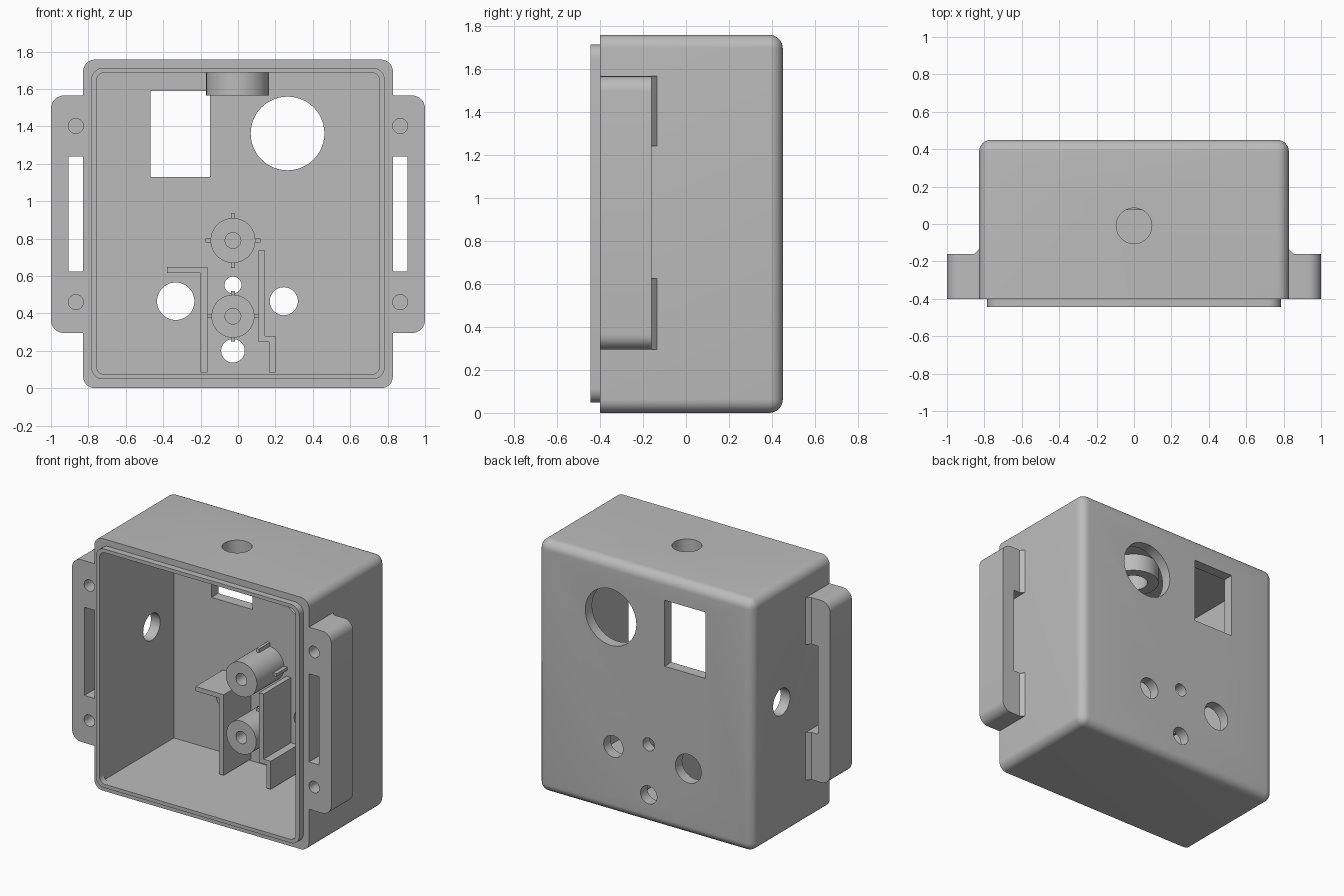
import bpy, bmesh, math
from mathutils import Vector, Matrix

if "Cube" in bpy.data.objects:
    bpy.data.objects.remove(bpy.data.objects["Cube"], do_unlink=True)

grey = bpy.data.materials.new("plain grey")
grey.use_nodes = True
grey.diffuse_color = (0.5, 0.5, 0.5, 1)
bsdf = next(n for n in grey.node_tree.nodes if n.type == 'BSDF_PRINCIPLED')
bsdf.inputs["Base Color"].default_value = (0.5, 0.5, 0.5, 1)

FRONT, BACK, INNER_BACK, LIP = -0.40, 0.45, 0.375, -0.445
HALF, TOP, INNER, FLOOR, CEIL = 0.828, 1.757, 0.757, 0.073, 1.688
STAND = 0.075          # front of the inner posts and plates


def finish(name, bm):
    bmesh.ops.recalc_face_normals(bm, faces=bm.faces)
    me = bpy.data.meshes.new(name)
    bm.to_mesh(me)
    bm.free()
    me.materials.append(grey)
    ob = bpy.data.objects.new(name, me)
    bpy.context.collection.objects.link(ob)
    return ob


def prism(name, pts, a, b, axis='Y'):
    """Extrude an outline: (x, z) along Y, or (x, y) along Z."""
    place = (lambda p, t: (p[0], t, p[1])) if axis == 'Y' else (lambda p, t: (p[0], p[1], t))
    bm = bmesh.new()
    face = bm.faces.new([bm.verts.new(place(p, a)) for p in pts])
    ext = bmesh.ops.extrude_face_region(bm, geom=[face])
    move = Vector(place((0, 0), b - a))
    bmesh.ops.translate(bm, vec=move, verts=[g for g in ext["geom"] if isinstance(g, bmesh.types.BMVert)])
    return finish(name, bm)


def rect(x0, x1, z0, z1):
    return [(x0, z0), (x1, z0), (x1, z1), (x0, z1)]


def arc(cx, cz, r, start, n=8):
    return [(cx + r * math.cos(start + math.pi / 2 * i / n),
             cz + r * math.sin(start + math.pi / 2 * i / n)) for i in range(n + 1)]


def round_rect(x0, x1, z0, z1, r):
    q = math.pi / 2
    return (arc(x1 - r, z1 - r, r, 0) + arc(x0 + r, z1 - r, r, q)
            + arc(x0 + r, z0 + r, r, 2 * q) + arc(x1 - r, z0 + r, r, 3 * q))


def rod(name, centre, r, length, axis='Y', n=48):
    bm = bmesh.new()
    bmesh.ops.create_cone(bm, cap_ends=True, segments=n, radius1=r, radius2=r, depth=length)
    turn = {'X': Matrix.Rotation(math.pi / 2, 4, 'Y'),
            'Y': Matrix.Rotation(math.pi / 2, 4, 'X'), 'Z': Matrix()}[axis]
    bm.transform(Matrix.Translation(centre) @ turn)
    return finish(name, bm)


def cut(ob, cutters):
    for c in cutters:
        c.hide_render = True
        m = ob.modifiers.new("cut", 'BOOLEAN')
        m.operation, m.solver, m.object = 'DIFFERENCE', 'EXACT', c
    bpy.context.view_layer.update()
    done = ob.evaluated_get(bpy.context.evaluated_depsgraph_get())
    me = bpy.data.meshes.new_from_object(done)
    ob.modifiers.clear()
    ob.data = me
    for c in cutters:
        bpy.data.objects.remove(c, do_unlink=True)


parts = []

# Housing: box rounded everywhere except around its open front
bm = bmesh.new()
bmesh.ops.create_cube(bm, size=1)
bm.transform(Matrix.Translation((0, (FRONT + BACK) / 2, TOP / 2))
             @ Matrix.Diagonal((2 * HALF, BACK - FRONT, TOP, 1)))
edges = [e for e in bm.edges if any(v.co.y > 0 for v in e.verts)]
bmesh.ops.bevel(bm, geom=edges, offset=0.063, segments=8, profile=0.5, affect='EDGES')
housing = finish("housing", bm)
cutters = [prism("cavity", rect(-INNER, INNER, FLOOR, CEIL), -0.6, INNER_BACK),
           prism("window", rect(-0.467, -0.15, 1.13, 1.59), 0.2, 0.6),
           rod("top_hole", (0, -0.01, 1.7), 0.095, 0.4, 'Z'),
           rod("side_hole", (-0.8, 0.13, 0.94), 0.093, 0.3, 'X')]
for x, z, r in [(0.265, 1.362, 0.197), (-0.333, 0.465, 0.1), (0.245, 0.465, 0.075),
                (-0.027, 0.552, 0.045), (-0.027, 0.2, 0.063)]:
    cutters.append(rod("back_hole", (x, 0.4, z), r, 0.3))
cut(housing, cutters)
parts.append(housing)

# Raised lip around the opening
lip = prism("sealing_lip", round_rect(-0.785, 0.785, 0.048, 1.713, 0.065), LIP, FRONT)
cut(lip, [prism("lip_opening", round_rect(-INNER, INNER, FLOOR, CEIL, 0.045), -0.6, -0.2)])
parts.append(lip)

# Boss under the top hole
boss = rod("top_boss", (-0.002, -0.01, 1.63), 0.168, 0.13, 'Z')
cut(boss, [rod("boss_hole", (0, -0.01, 1.63), 0.095, 0.4, 'Z')])
parts.append(boss)

# Mounting flanges with strap slot, screw holes and sloped root
for side, label in ((1, "left"), (-1, "right")):
    r, z0, z1, s0, s1 = 0.07, 0.295, 1.565, 0.625, 1.24
    outline = ([(0.8, z0)] + arc(1 - r, z0 + r, r, -math.pi / 2) + arc(1 - r, z1 - r, r, 0)
               + [(0.8, z1), (0.8, s1), (0.905, s1), (0.905, s0), (0.8, s0)])
    flange = prism(label + "_flange", [(side * x, z) for x, z in outline], FRONT, -0.16)
    cut(flange, [rod("screw_hole", (side * 0.867, FRONT, z), 0.04, 0.36, n=32) for z in (0.46, 1.402)])
    parts.append(flange)
    for a, b in ((z0, s0), (s1, z1)):
        parts.append(prism(label + "_flange_root",
                           [(side * 0.8, -0.16), (side * 0.855, -0.16), (side * HALF, -0.135), (side * 0.8, -0.135)],
                           a, b, 'Z'))

# Screw posts with four short ribs each
for name, z, r, reach in (("upper_post", 0.79, 0.12, 0.146), ("lower_post", 0.385, 0.115, 0.136)):
    x, deep = -0.027, INNER_BACK + 0.01
    post = rod(name, (x, (STAND + deep) / 2, z), r, deep - STAND)
    cut(post, [rod("post_hole", (x, STAND, z), 0.042, 0.4, n=32)])
    parts.append(post)
    for dx, dz in ((1, 0), (-1, 0), (0, 1), (0, -1)):
        cx, cz = x + dx * (reach - 0.02), z + dz * (reach - 0.02)
        hx, hz = (0.02, 0.01) if dx else (0.01, 0.02)
        parts.append(prism(name + "_rib", rect(cx - hx, cx + hx, cz - hz, cz + hz), 0.255, deep))

# Standing divider plates
parts.append(prism("right_divider", [(-0.38, 0.647), (-0.163, 0.647), (-0.163, 0.085), (-0.2, 0.085),
                                     (-0.2, 0.615), (-0.38, 0.615)], STAND, INNER_BACK + 0.01))
parts.append(prism("left_divider", [(0.11, 0.735), (0.145, 0.735), (0.145, 0.28), (0.2, 0.28), (0.2, 0.085),
                                    (0.167, 0.085), (0.167, 0.248), (0.11, 0.248)], STAND, INNER_BACK + 0.01))

# Smooth the rounded faces, keep the edges sharp
bpy.ops.object.select_all(action='DESELECT')
for ob in parts:
    ob.select_set(True)
bpy.context.view_layer.objects.active = housing
bpy.ops.object.shade_smooth_by_angle(angle=math.radians(30))
